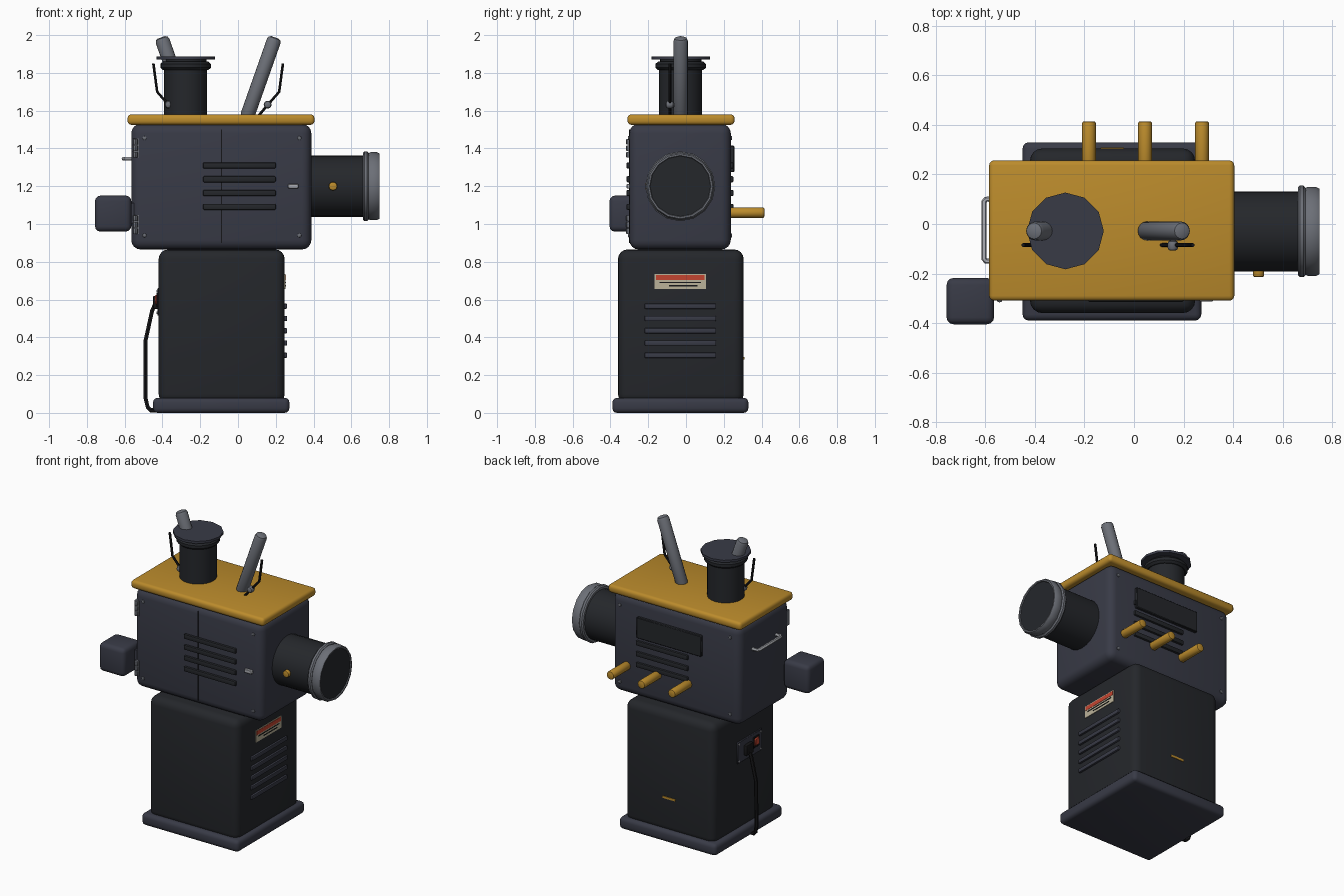
import bpy, bmesh
from math import cos, sin, tau, radians
from mathutils import Vector

if "Cube" in bpy.data.objects:
    bpy.data.objects.remove(bpy.data.objects["Cube"])


def mat(name, rgb):
    m = bpy.data.materials.new(name)
    m.diffuse_color = (*rgb, 1)
    m.use_nodes = True
    m.node_tree.nodes["Principled BSDF"].inputs["Base Color"].default_value = m.diffuse_color
    return m


BLACK = mat("black", (0.018, 0.02, 0.024))
SLATE = mat("slate", (0.04, 0.043, 0.062))
GOLD = mat("gold", (0.50, 0.26, 0.025))
STEEL = mat("steel", (0.15, 0.16, 0.185))
BRIGHT = mat("bright_metal", (0.42, 0.43, 0.46))
RED = mat("red", (0.55, 0.06, 0.03))
CREAM = mat("cream", (0.50, 0.45, 0.32))
DARK = mat("dark_rubber", (0.008, 0.008, 0.009))


def finish(bm, name, m):
    bmesh.ops.recalc_face_normals(bm, faces=bm.faces)
    me = bpy.data.meshes.new(name)
    bm.to_mesh(me)
    bm.free()
    me.materials.append(m)
    ob = bpy.data.objects.new(name, me)
    bpy.context.collection.objects.link(ob)
    return ob


def box(name, x, y, z, m, r=0, seg=3):
    """Box from (min, max) ranges with rounded edges."""
    bm = bmesh.new()
    bmesh.ops.create_cube(bm, size=1)
    for v in bm.verts:
        v.co = [(a + b) / 2 + c * (b - a) for (a, b), c in zip((x, y, z), v.co)]
    if r:
        bmesh.ops.bevel(bm, geom=bm.edges[:], offset=r, segments=seg,
                        profile=0.5, affect='EDGES', clamp_overlap=True)
    return finish(bm, name, m)


def lathe(name, origin, axis, profile, m, n=12, close=False):
    """Turn (radius, height) points around an axis."""
    bm = bmesh.new()
    q = Vector((0, 0, 1)).rotation_difference(Vector(axis).normalized())
    rings = [[bm.verts.new(Vector(origin) + q @ Vector(
        (r * cos(tau * i / n), r * sin(tau * i / n), h))) for i in range(n)]
        for r, h in profile]
    pairs = list(zip(rings, rings[1:]))
    if close:
        pairs.append((rings[-1], rings[0]))
    for a, b in pairs:
        for i in range(n):
            j = (i + 1) % n
            bm.faces.new((a[i], a[j], b[j], b[i]))
    if not close:
        bm.faces.new(rings[0])
        bm.faces.new(rings[-1])
    return finish(bm, name, m)


def rod(name, a, b, r, m, n=12, soft=0.3):
    """Solid rod between two points with softened ends."""
    d = Vector(b) - Vector(a)
    L, s = d.length, r * soft
    return lathe(name, a, d, [(r - s, 0), (r - s * .3, s * .3), (r, s), (r, L - s),
                              (r - s * .3, L - s * .3), (r - s, L)], m, n)


def tube(name, pts, r, m):
    """Round wire through points."""
    cu = bpy.data.curves.new(name, 'CURVE')
    cu.dimensions = '3D'
    cu.bevel_depth, cu.bevel_resolution, cu.use_fill_caps = r, 1, True
    sp = cu.splines.new('POLY')
    sp.points.add(len(pts) - 1)
    for p, co in zip(sp.points, pts):
        p.co = (*co, 1)
    cu.materials.append(m)
    bpy.context.collection.objects.link(bpy.data.objects.new(name, cu))


# Pedestal
box("plinth", (-.45, .272), (-.39, .33), (0, .08), SLATE, .025)
box("pedestal", (-.42, .247), (-.36, .305), (.05, .865), BLACK, .05, 4)

# Pedestal right side: vents and warning label
for i in range(5):
    z = .565 - .065 * i
    box("pedestal_vent", (.235, .26), (-.22, .16), (z - .014, z + .014), SLATE, .006, 2)
box("label", (.24, .251), (-.167, .105), (.655, .735), CREAM)
box("label_red_band", (.245, .253), (-.16, .098), (.703, .73), RED)
box("label_line", (.245, .253), (-.14, .08), (.688, .694), DARK)
box("label_line", (.245, .253), (-.09, .06), (.670, .676), DARK)
box("rear_badge", (-.135, -.04), (.30, .309), (.283, .297), GOLD)

# Power inlet and cable
box("power_plate", (-.427, -.41), (-.2, .06), (.515, .66), SLATE, .004, 1)
for y in (-.185, .045):
    for z in (.53, .645):
        rod("plate_screw", (-.42, y, z), (-.431, y, z), .007, BRIGHT, 8)
box("switch_frame", (-.432, -.42), (-.165, -.1), (.56, .635), DARK, .003, 1)
box("power_switch", (-.44, -.42), (-.155, -.11), (.575, .625), RED, .005, 1)
box("power_plug", (-.45, -.42), (-.08, -.005), (.55, .62), DARK, .008, 2)
tube("power_cable", [(-.435, -.042, .585), (-.455, -.042, .54), (-.49, -.044, .38),
                     (-.49, -.05, .08), (-.478, -.055, .03), (-.462, -.06, .014),
                     (-.43, -.065, .014)], .012, DARK)

# Main housing and lid
box("housing", (-.565, .388), (-.30, .237), (.865, 1.53), SLATE, .05, 4)
box("lid", (-.585, .405), (-.31, .257), (1.525, 1.58), GOLD, .02)
box("side_box", (-.757, -.565), (-.405, -.218), (.96, 1.15), SLATE, .028)
box("side_box_mount", (-.60, -.55), (-.29, -.235), (1.0, 1.11), SLATE)

# Housing vents on both faces
for name, y in (("front_vent", (-.315, -.29)), ("rear_vent", (.227, .251))):
    for i in range(4):
        z = 1.31 - .073 * i
        box(name, (-.185, .20), y, (z - .016, z + .016), BLACK, .006, 2)
box("rear_panel", (-.29, .19), (.23, .256), (1.275, 1.415), BLACK, .004, 1)

# Front door seam, latch, screws, hinges
box("door_seam", (-.089, -.085), (-.3015, -.29), (.90, 1.50), DARK)
box("latch", (.265, .32), (-.314, -.29), (1.187, 1.213), BRIGHT, .004, 1)
for x in (-.495, .325):
    for z in (.94, 1.455):
        rod("front_screw", (x, -.29, z), (x, -.307, z), .011, STEEL, 8)
        rod("rear_screw", (x, .23, z), (x, .244, z), .011, STEEL, 8)
for z0 in (.947, 1.352):
    box("hinge_leaf", (-.556, -.525), (-.304, -.27), (z0, z0 + .1), STEEL)
    for i in range(3):
        z = z0 + .034 * i
        rod("hinge_knuckle", (-.543, -.304, z), (-.543, -.304, z + .03), .013, STEEL, 8)

# Left side handle
tube("side_handle", [(-.56, -.15, 1.345), (-.598, -.15, 1.345), (-.606, -.14, 1.345),
                     (-.606, .09, 1.345), (-.598, .1, 1.345), (-.56, .1, 1.345)], .011, BRIGHT)

# Rear pegs
for x in (-.182, .045, .275):
    rod("rear_peg", (x, .22, 1.06), (x, .415, 1.06), .028, GOLD)

# Side barrel with rim
X = (1, 0, 0)
lathe("barrel", (.36, -.03, 1.2), X, [(.162, 0), (.162, .315)], BLACK, 24)
lathe("barrel_flange", (.662, -.03, 1.2), X,
      [(.15, 0), (.177, 0), (.185, .008), (.185, .022), (.177, .03), (.15, .03)],
      STEEL, 16, True)
lathe("barrel_rim", (.69, -.03, 1.2), X,
      [(.15, 0), (.174, 0), (.18, .012), (.18, .045), (.172, .06), (.163, .06), (.158, .05)],
      STEEL, 16, True)
lathe("barrel_cap", (.67, -.03, 1.2), X, [(.162, 0), (.162, .074)], BLACK, 16)
rod("barrel_screw", (.503, -.17, 1.2), (.503, -.214, 1.2), .023, GOLD)

# Chimney
C, Z = (-.277, -.028, 0), (0, 0, 1)
lathe("chimney", C, Z, [(.114, 1.56), (.114, 1.86)], BLACK, 24)
lathe("chimney_collar", C, Z, [(.10, 1.815), (.12, 1.815), (.134, 1.828), (.134, 1.847),
                               (.12, 1.86), (.10, 1.86)], BLACK, 24, True)
lathe("chimney_neck", C, Z, [(.11, 1.85), (.11, 1.875)], BLACK, 24)
lathe("chimney_disc", C, Z, [(.155, 1.87), (.155, 1.886)], SLATE, 12)

# Mirrored tilted posts, each with a small bent wire lever
for s in (1, -1):
    def P(x, y, z):
        return (-.105 + s * (x + .105), y, z)
    rod("tilted_post", P(.045, -.028, 1.56), P(.196, -.028, 1.988), .038, STEEL, 16, .5)
    rod("lever_stem", P(.155, -.03 if s < 0 else -.06, 1.63), P(.155, -.10, 1.63), .012, STEEL, 8)
    rod("lever_knob", P(.157, -.066, 1.632), P(.157, -.108, 1.632), .021, STEEL, 10, .6)
    tube("wire_lever", [P(.11, -.085, 1.575), P(.157, -.085, 1.63), P(.218, -.085, 1.70),
                        P(.238, -.085, 1.85)], .008, DARK)

# Convert wires to mesh, then smooth rounded surfaces
bpy.ops.object.select_all(action='SELECT')
bpy.context.view_layer.objects.active = bpy.data.objects["plinth"]
bpy.ops.object.convert(target='MESH')
bpy.ops.object.shade_smooth_by_angle(angle=radians(40))
